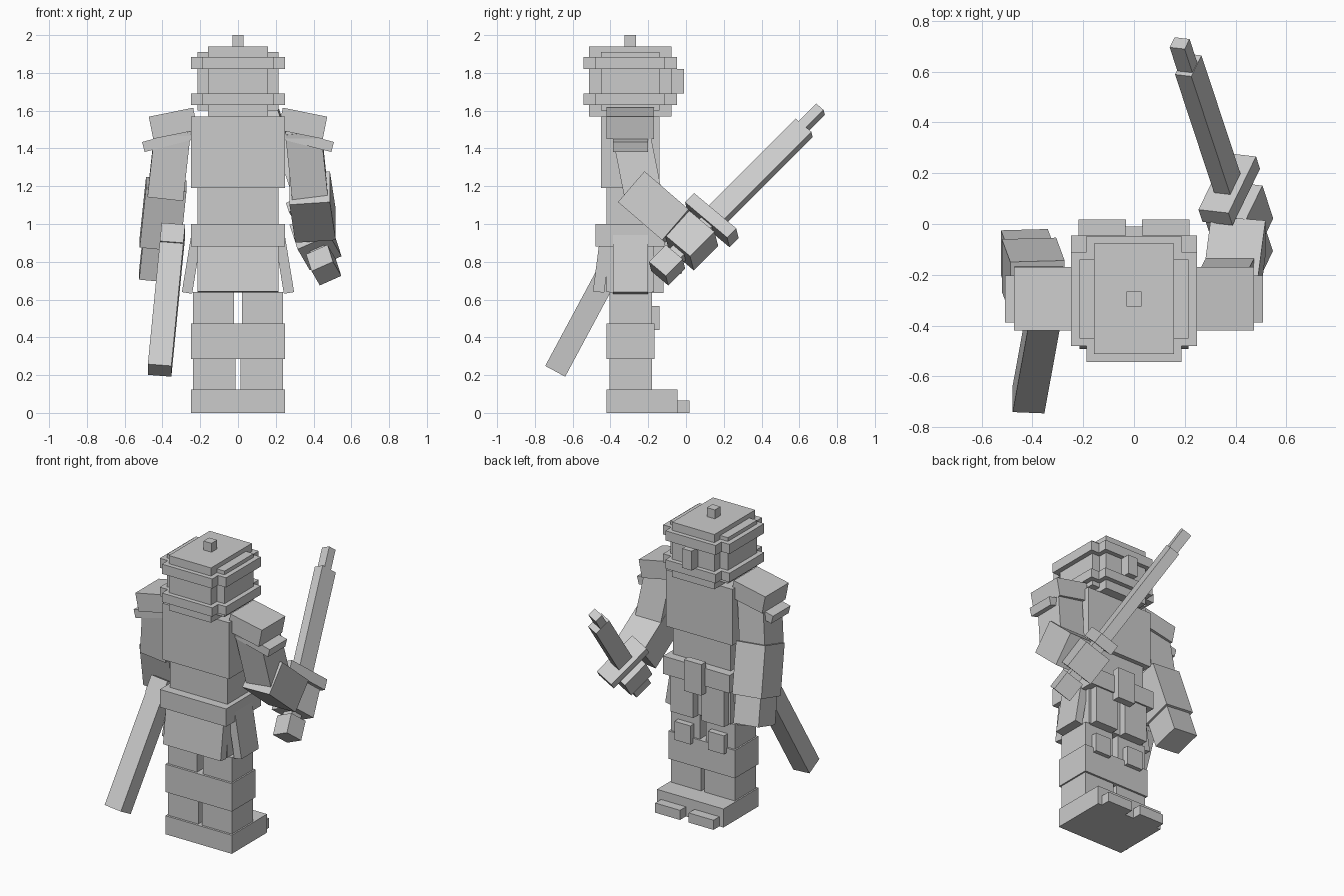
import bpy
from mathutils import Vector, Matrix

default = bpy.data.objects.get("Cube")
if default:
    bpy.data.objects.remove(default, do_unlink=True)

grey = bpy.data.materials.new("plain_grey")
grey.use_nodes = True
grey.diffuse_color = (0.6, 0.6, 0.6, 1)
grey.node_tree.nodes["Principled BSDF"].inputs["Base Color"].default_value = (0.6, 0.6, 0.6, 1)

MID = -0.295  # depth of the body's centre line


def block(name, centre, size, turn=None):
    """Box with edge lengths size, turned by a 3x3 matrix."""
    bpy.ops.mesh.primitive_cube_add(size=1)
    ob = bpy.context.object
    ob.name = name
    ob.data.materials.append(grey)
    turn = (turn or Matrix.Identity(3)).to_4x4()
    ob.data.transform(Matrix.Translation(centre) @ turn @ Matrix.Diagonal((*size, 1)))
    return ob


def span(name, x, y, z):
    """Upright box from (low, high) pairs."""
    pairs = (x, y, z)
    return block(name, [(a + b) / 2 for a, b in pairs], [b - a for a, b in pairs])


def centred(name, width, depth, z):
    return span(name, (-width / 2, width / 2), (MID - depth / 2, MID + depth / 2), z)


def frame(along, side):
    """Axes with local z along a direction and local x near a side direction."""
    z = Vector(along).normalized()
    y = z.cross(Vector(side)).normalized()
    return Matrix((y.cross(z), y, z)).transposed()


def limb(name, start, end, width, depth, side=(1, 0, 0)):
    a, b = Vector(start), Vector(end)
    return block(name, (a + b) / 2, (width, depth, (b - a).length), frame(b - a, side))


# Torso, belt and helmet
centred("pelvis", 0.43, 0.25, (0.64, 0.9))
centred("belt", 0.495, 0.37, (0.88, 1.0))
centred("belly", 0.43, 0.25, (1.0, 1.19))
centred("chest", 0.495, 0.31, (1.19, 1.57))
span("buckle", (-0.065, 0.065), (-0.12, -0.07), (0.83, 1.04))
centred("helmet_wide", 0.43, 0.31, (1.6, 1.91))
centred("helmet_long", 0.315, 0.435, (1.57, 1.94))
for label, z in (("lower", (1.63, 1.69)), ("upper", (1.82, 1.885))):
    centred(label + "_ring_wide", 0.495, 0.37, z)
    centred(label + "_ring_long", 0.375, 0.495, z)
span("nose_guard", (-0.035, 0.035), (-0.08, -0.01), (1.69, 1.82))
centred("helmet_knob", 0.06, 0.06, (1.94, 2.0))

# Skirt plates
limb("rear_skirt_plate", (0, -0.425, 0.93), (0, -0.463, 0.64), 0.43, 0.06)

for s, label in ((-1, "right"), (1, "left")):
    def half(name, x, y, z):
        span(label + "_" + name, sorted((s * x[0], s * x[1])), y, z)

    # Legs
    half("foot", (0, 0.248), (-0.42, -0.045), (0, 0.125))
    half("toe", (0.032, 0.218), (-0.06, 0.018), (0, 0.065))
    half("shin", (0.013, 0.238), (-0.405, -0.18), (0.125, 0.285))
    half("knee_guard", (0, 0.248), (-0.42, -0.167), (0.285, 0.473))
    half("thigh", (0.022, 0.238), (-0.405, -0.18), (0.473, 0.64))
    half("knee_pad", (0.065, 0.185), (-0.19, -0.14), (0.44, 0.565))
    half("skirt_plate", (0.03, 0.2), (-0.18, -0.12), (0.635, 0.9))
    limb(label + "_hip_plate", (s * 0.22, MID, 0.94), (s * 0.27, MID, 0.635), 0.055, 0.185)

    # Shoulder armour, sloping down away from the body
    slope = Matrix.Rotation(s * 0.2, 3, "Y")
    block(label + "_shoulder_pad", (s * 0.343, MID, 1.533), (0.24, 0.25, 0.12), slope)
    slope = Matrix.Rotation(s * 0.25, 3, "Y")
    block(label + "_shoulder_rim", (s * 0.375, MID, 1.44), (0.26, 0.185, 0.055), slope)

# Right arm, hanging
limb("right_upper_arm", (-0.345, -0.29, 1.5), (-0.385, -0.26, 1.14), 0.19, 0.2)
elbow = Vector((-0.38, -0.25, 1.21))
reach = Vector((-0.1, 0.27, -0.95)).normalized()
limb("right_forearm", elbow, elbow + reach * 0.33, 0.215, 0.215)
limb("right_hand", elbow + reach * 0.33, elbow + reach * 0.51, 0.185, 0.185)

# Left arm, bent forward with the hand square to the sword
sword_dir = Vector((-0.33, 1, 1)).normalized()
grip_dir = Vector((0.36, 0.74, -0.62))
turn = frame(sword_dir, grip_dir)  # local x along the guard, z along the blade
guard = Vector((0.375, 0.137, 1.02))
limb("left_upper_arm", (0.345, -0.295, 1.5), (0.385, -0.22, 1.12), 0.19, 0.2)
arm_dir = Vector((0.1, 0.755, -0.65)).normalized()
middle = Vector((0.395, -0.165, 1.09))
limb("left_forearm", middle - arm_dir * 0.155, middle + arm_dir * 0.155, 0.215, 0.215)


def sword_part(name, low, high, size, depth, shift=0):
    centre = guard + sword_dir * (low + high) / 2 + turn.col[0] * shift
    block(name, centre, (size, depth, high - low), turn)


sword_part("left_hand", -0.25, -0.062, 0.185, 0.185)
sword_part("sword_pommel", -0.41, -0.28, 0.125, 0.125)
sword_part("sword_grip", -0.3, 0, 0.08, 0.08)
sword_part("sword_guard", -0.035, 0.035, 0.31, 0.13)
sword_part("sword_blade", 0.03, 0.71, 0.115, 0.07)
sword_part("sword_tip", 0.71, 0.845, 0.055, 0.065, -0.01)

# Sheath on the right hip
top, bottom = Vector((-0.342, -0.29, 0.97)), Vector((-0.415, -0.69, 0.225))
neck = top.lerp(bottom, 0.13)
limb("sheath_collar", top, neck, 0.125, 0.135)
limb("sheath", neck, bottom, 0.125, 0.12)
